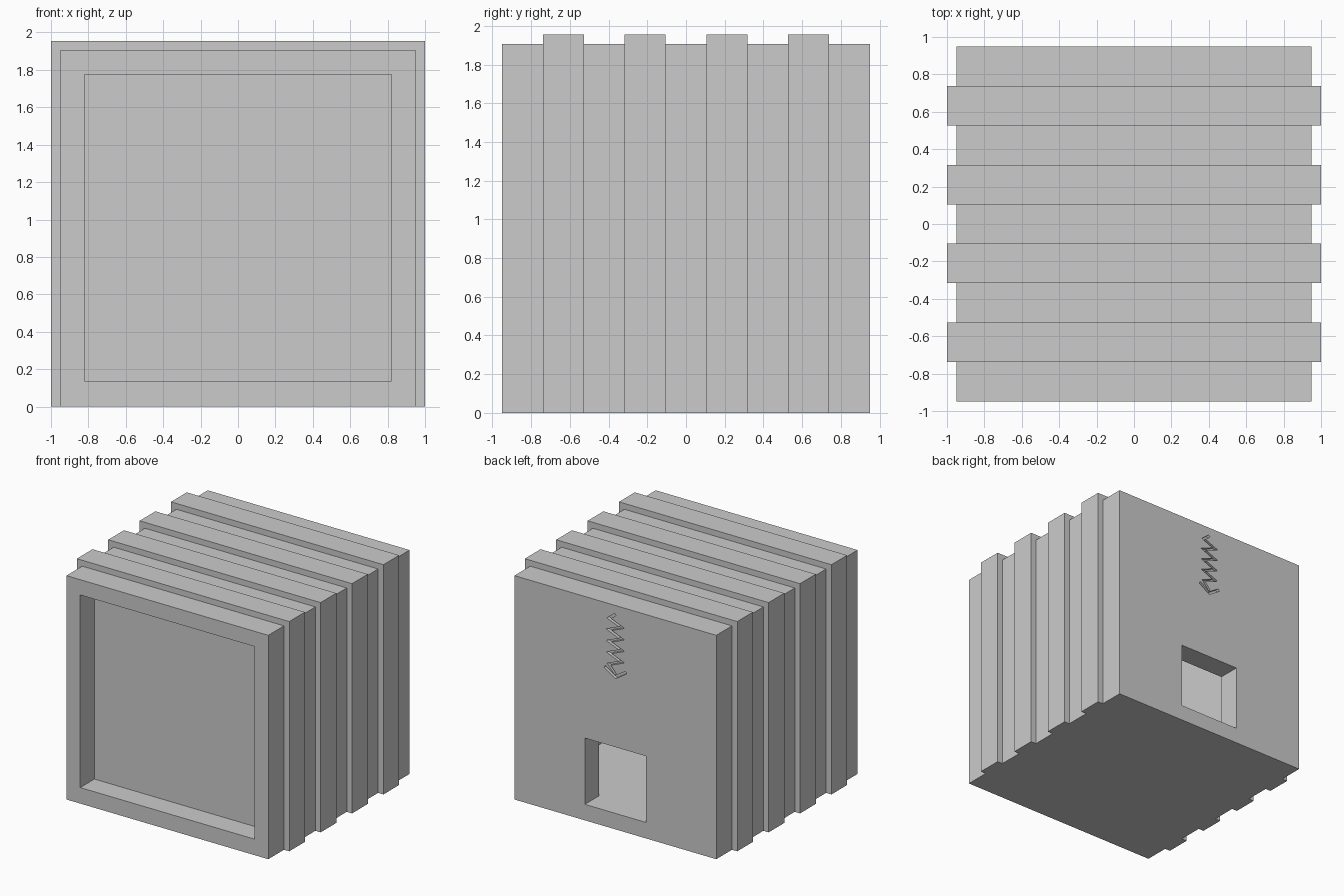
import bpy, bmesh
from mathutils import Vector

if "Cube" in bpy.data.objects:
    bpy.data.objects.remove(bpy.data.objects["Cube"])


def to_object(name, bm):
    bmesh.ops.recalc_face_normals(bm, faces=bm.faces)
    mesh = bpy.data.meshes.new(name)
    bm.to_mesh(mesh)
    bm.free()
    ob = bpy.data.objects.new(name, mesh)
    bpy.context.collection.objects.link(ob)
    return ob


def box(name, lo, hi):
    bm = bmesh.new()
    bmesh.ops.create_cube(bm, size=1)
    for v in bm.verts:
        v.co = [lo[i] + (v.co[i] + 0.5) * (hi[i] - lo[i]) for i in range(3)]
    return to_object(name, bm)


def thicken(name, bm, depth):
    """Extrude a flat bmesh along y by depth."""
    res = bmesh.ops.extrude_face_region(bm, geom=bm.faces[:], use_keep_orig=True)
    verts = [g for g in res["geom"] if isinstance(g, bmesh.types.BMVert)]
    bmesh.ops.translate(bm, verts=verts, vec=(0, depth, 0))
    return to_object(name, bm)


def ribbon(name, path, width, y, depth):
    """Mitred flat stroke following (x, z) points."""
    pts = [Vector(p) for p in path]
    bm = bmesh.new()
    pairs = []
    for i, p in enumerate(pts):
        d1 = (p - pts[i - 1]).normalized() if i else (pts[1] - p).normalized()
        d2 = (pts[i + 1] - p).normalized() if i < len(pts) - 1 else d1
        n1, n2 = Vector((-d1.y, d1.x)), Vector((-d2.y, d2.x))
        m = (n1 + n2).normalized()
        off = m * (width / 2 / m.dot(n1))
        pairs.append([bm.verts.new((q.x, y, q.y)) for q in (p + off, p - off)])
    for a, b in zip(pairs, pairs[1:]):
        bm.faces.new((a[0], b[0], b[1], a[1]))
    return thicken(name, bm, depth)


def cut(target, cutter):
    mod = target.modifiers.new("cut", "BOOLEAN")
    mod.operation, mod.solver, mod.object = "DIFFERENCE", "EXACT", cutter
    bpy.context.view_layer.objects.active = target
    bpy.ops.object.modifier_apply(modifier=mod.name)
    bpy.data.objects.remove(cutter)


W, H = 0.95, 1.905       # body half width and height
IN, Z0, Z1 = 0.82, 0.136, 1.775   # inner room
WALL = 0.76              # inner face of the back wall

# hollow body, open at the front, with a hatch in the back
body = box("body", (-W, -W, 0), (W, W, H))
cut(body, box("room_cutter", (-IN, -1.1, Z0), (IN, WALL, Z1)))
cut(body, box("hatch_cutter", (-0.287, 0.6, Z0), (0.287, 1.1, 0.70)))

# engraved zigzag arrow on the back
top, bottom, n = 1.83, 1.34, 10
zig = [(0.0, top)]
zig += [((0.06 if i % 2 else -0.06), top - (top - bottom) * i / n) for i in range(1, n)]
zig += [(0.0, bottom - 0.02)]
cut(body, ribbon("zigzag_cutter", zig, 0.02, 0.92, 0.1))
cut(body, ribbon("arrow_cutter", [(-0.1, 1.36), (0, 1.295), (0.1, 1.36)], 0.022, 0.92, 0.1))

# recessed front panel
box("front_panel", (-IN, -WALL, Z0), (IN, -WALL + 0.02, Z1))

# four raised bands over sides and top
step = 2 * W / 9
for k in range(4):
    y = -W + step * (2 * k + 1)
    outer = [(-1, 0), (-1, 1.955), (1, 1.955), (1, 0)]
    inner = [(-W, 0), (-W, H), (W, H), (W, 0)]
    bm = bmesh.new()
    o = [bm.verts.new((x, y, z)) for x, z in outer]
    i = [bm.verts.new((x, y, z)) for x, z in inner]
    for j in range(3):
        bm.faces.new((o[j], o[j + 1], i[j + 1], i[j]))
    thicken("band_%d" % (k + 1), bm, step)
